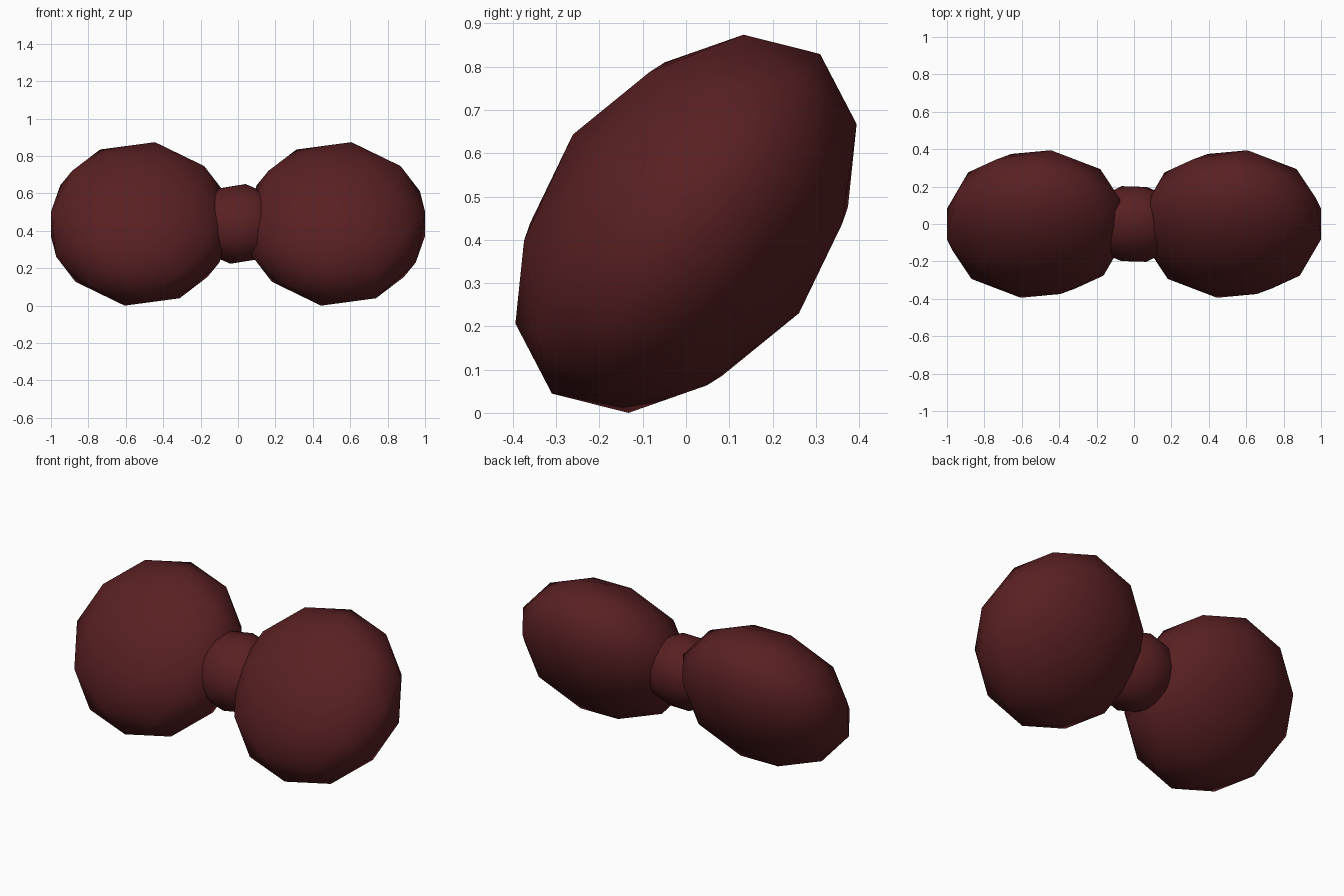
import bpy, math

if "Cube" in bpy.data.objects:
    bpy.data.objects.remove(bpy.data.objects["Cube"])

TILT = math.radians(-38.3)
CENTRE_Z = 0.437

mat = bpy.data.materials.new("dark_red")
mat.diffuse_color = (0.1, 0.014, 0.016, 1)
mat.use_nodes = True
mat.node_tree.nodes["Principled BSDF"].inputs["Base Color"].default_value = mat.diffuse_color


def blob(name, x, scale):
    """Low-poly flattened ball, tilted about the x axis, smooth shaded."""
    bpy.ops.mesh.primitive_ico_sphere_add(
        subdivisions=2, radius=1, location=(x, 0, CENTRE_Z), rotation=(TILT, 0, 0))
    ob = bpy.context.object
    ob.name = name
    ob.scale = scale
    ob.data.materials.append(mat)
    bpy.ops.object.shade_smooth()


# two flattened bow lobes
for side, x in (("left", -0.525), ("right", 0.525)):
    blob(side + "_lobe", x, (0.5, 0.333, 0.5))

# knot in the middle
blob("centre_knot", 0, (0.25, 0.203, 0.225))
